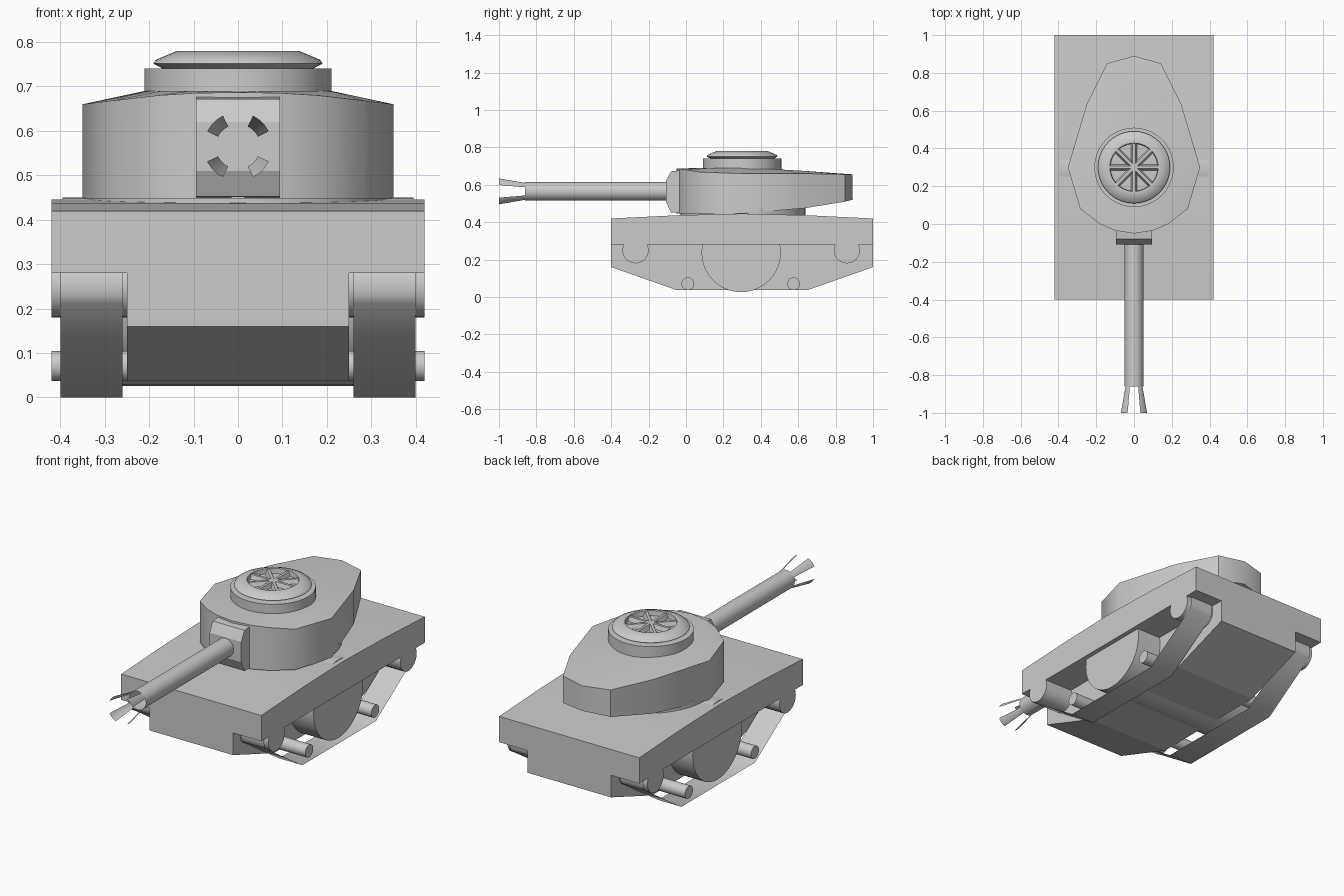
import bpy, bmesh
from math import sin, cos, pi, radians

if "Cube" in bpy.data.objects:
    bpy.data.objects.remove(bpy.data.objects["Cube"])


def make(name, verts, faces, angle=35):
    me = bpy.data.meshes.new(name)
    me.from_pydata(verts, [], faces)
    bm = bmesh.new()
    bm.from_mesh(me)
    bmesh.ops.recalc_face_normals(bm, faces=bm.faces)
    bm.to_mesh(me)
    bm.free()
    me.polygons.foreach_set("use_smooth", [True] * len(me.polygons))
    me.set_sharp_from_angle(angle=radians(angle))
    ob = bpy.data.objects.new(name, me)
    bpy.context.collection.objects.link(ob)
    return ob


def loft(name, rings, closed=True, caps=True, angle=35):
    # joins equal-length rings of points
    n = len(rings[0])
    verts = [p for r in rings for p in r]
    faces = []
    for k in range(len(rings) - 1):
        for i in range(n if closed else n - 1):
            j = (i + 1) % n
            faces.append((k*n + i, k*n + j, (k+1)*n + j, (k+1)*n + i))
    if caps:
        faces += [tuple(range(n)), tuple(range(len(verts) - n, len(verts)))]
    return make(name, verts, faces, angle)


def extrude_x(name, profile, x0, x1, **kw):
    return loft(name, [[(x, y, z) for y, z in profile] for x in (x0, x1)], **kw)


def circle(r, cy, cz, n=32):
    return [(cy + r*cos(2*pi*i/n), cz + r*sin(2*pi*i/n)) for i in range(n)]


def lathe_z(name, profile, cy, n=40):
    return loft(name, [[(x, y, z) for x, y in circle(r, 0, cy, n)] for r, z in profile])


# hull: wide gently arched deck over a narrow boat-shaped lower body
extrude_x("upper_hull", [(-.4, .28), (-.4, .42), (-.05, .437), (.3, .446),
                         (.65, .437), (1, .42), (1, .28)], -.42, .42)
extrude_x("lower_hull", [(-.4, .285), (-.4, .16), (-.05, .037), (.65, .037),
                         (1, .16), (1, .285)], -.25, .25, angle=15)

# rollers run right through the hull
extrude_x("main_roller", circle(.212, .295, .238, 40), -.395, .395)
for name, y, z, r in (("front_wheel", -.27, .25, .07), ("rear_wheel", .86, .25, .07),
                      ("front_roller", .01, .071, .034), ("rear_roller", .575, .071, .034)):
    extrude_x(name, circle(r, y, z, 24), -.42, .42)

# thin track bands
half = [(-.27 - .078*sin(a), .25 + .078*cos(a))
        for a in [radians(d) for d in range(0, 121, 15)]] + [(-.02, 0)]
track = half + [(.59 - y, z) for y, z in reversed(half)]
for side, x0, x1 in (("left", -.4, -.26), ("right", .26, .4)):
    extrude_x(side + "_track", track, x0, x1, closed=False, caps=False)

# turret: egg-shaped outline, undercut at the rear
# columns: x, y, bottom z, rim z, crown z
half = [(0, -.05, .447, .687, .69), (.1, -.035, .447, .685, .69), (.18, 0, .447, .68, .69),
        (.285, .08, .447, .668, .69), (.35, .3, .447, .66, .69), (.25, .635, .475, .66, .683),
        (.143, .85, .51, .656, .676), (0, .89, .52, .656, .674)]
egg = half + [(-p[0],) + p[1:] for p in half[-2:0:-1]]
loft("turret", [[(p[0], p[1], p[2]) for p in egg],
                [(p[0], p[1], p[3]) for p in egg],
                [(p[0]*.6, .25 + (p[1] - .25)*.6, p[4]) for p in egg]], angle=45)
lathe_z("turret_ring", [(.335, .43), (.335, .475)], .305)

# commander hatch with spoked lid
CY = .3
lathe_z("cupola_base", [(.21, .67), (.21, .74)], CY)
lathe_z("cupola_rim", [(.165, .738), (.191, .752), (.185, .76), (.138, .78),
                       (.128, .778), (.125, .752)], CY)
for i in range(4):
    a = i * pi / 4
    ux, uy = cos(a), sin(a)
    rings = []
    for t in (-.13, .13):
        rings.append([(t*ux - w*uy, CY + t*uy + w*ux, z)
                      for w, z in ((-.017, .75), (-.007, .774), (.007, .774), (.017, .75))])
    loft("hatch_spokes", rings)

# gun
GZ = .565
extrude_x("mantlet", [(-.03, .45), (-.08, .452), (-.108, .51), (-.108, .62),
                      (-.08, .672), (-.03, .677)], -.095, .095, angle=25)


def arc(r, y, a0, a1, n):
    return [(r*cos(a0 + (a1 - a0)*i/n), y, GZ + r*sin(a0 + (a1 - a0)*i/n)) for i in range(n + 1)]


loft("barrel", [arc(.05, y, 0, 2*pi, 32)[:-1] for y in (-.1, -.86)], caps=False)
# four flared muzzle prongs
for q in range(4):
    a0, a1 = radians(90*q + 26), radians(90*q + 64)
    loft("muzzle_prong", [arc(.05, -.86, a0, a1, 6), arc(.077, -1, a0, a1, 6)],
         closed=False, caps=False)
